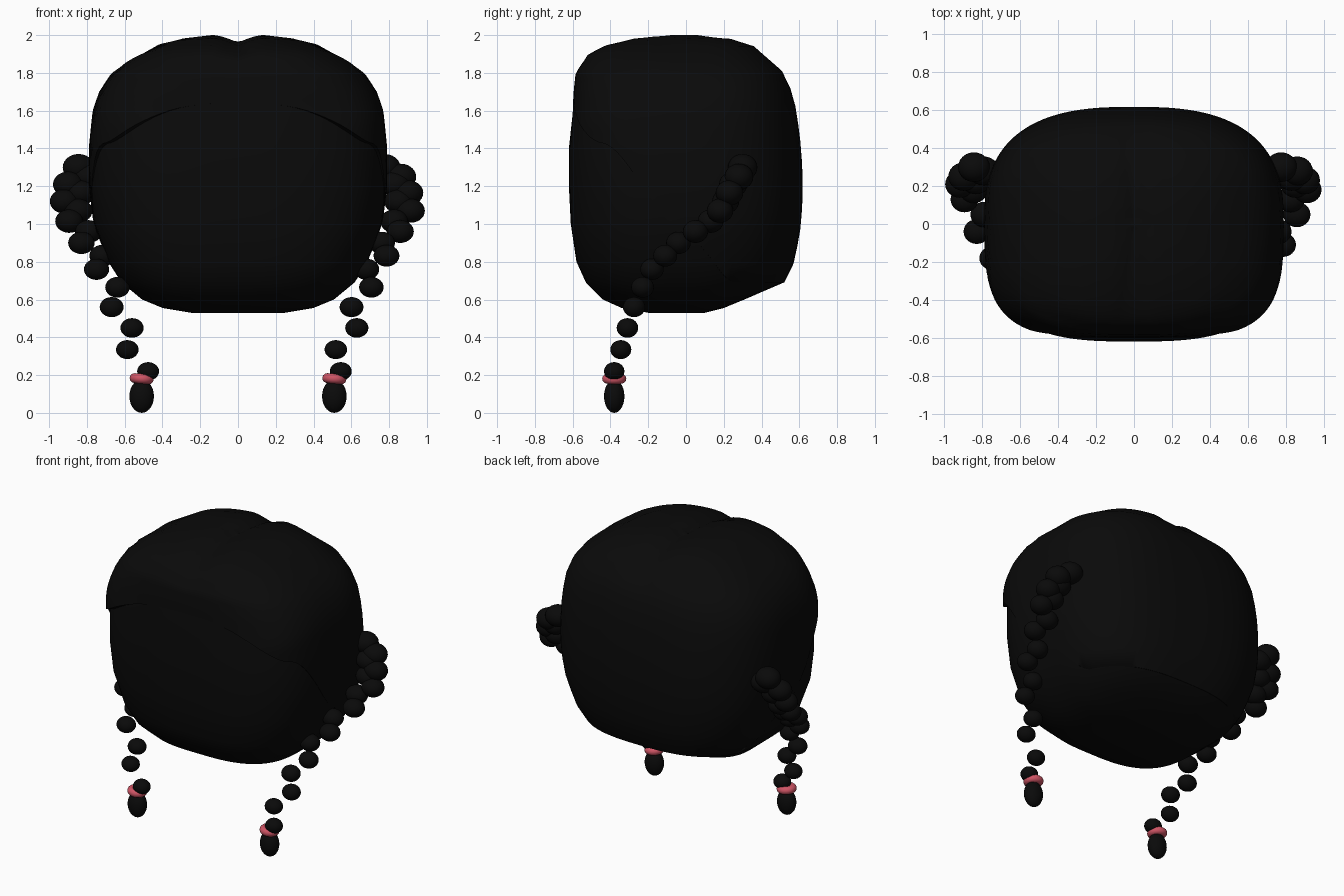
import bpy, bmesh, math
from mathutils import Matrix

if "Cube" in bpy.data.objects:
    bpy.data.objects.remove(bpy.data.objects["Cube"])


def material(name, rgb):
    m = bpy.data.materials.new(name)
    m.diffuse_color = (*rgb, 1)
    m.use_nodes = True
    m.node_tree.nodes["Principled BSDF"].inputs["Base Color"].default_value = m.diffuse_color
    return m


BLACK = material("black", (0.003, 0.003, 0.003))
PINK = material("pink", (0.62, 0.09, 0.13))

# Profile of the head: height, half width, front depth, back depth
PROFILE = [
    (0.53, 0.25, -0.20, 0.10), (0.555, 0.40, -0.34, 0.20), (0.60, 0.51, -0.44, 0.31),
    (0.69, 0.62, -0.53, 0.52), (0.80, 0.69, -0.58, 0.575), (1.00, 0.765, -0.61, 0.61),
    (1.20, 0.79, -0.62, 0.62), (1.40, 0.79, -0.62, 0.61), (1.60, 0.77, -0.60, 0.585),
    (1.70, 0.735, -0.595, 0.56), (1.80, 0.67, -0.585, 0.52), (1.90, 0.53, -0.52, 0.43),
    (1.95, 0.42, -0.42, 0.35), (1.98, 0.31, -0.30, 0.25), (2.00, 0.14, -0.12, 0.10),
]


def section(z):
    """Half width, front and back depth at a height."""
    z = min(max(z, PROFILE[0][0]), PROFILE[-1][0])
    for a, b in zip(PROFILE, PROFILE[1:]):
        if z <= b[0]:
            t = (z - a[0]) / (b[0] - a[0])
            return [p + (q - p) * t for p, q in zip(a[1:], b[1:])]


def outline(z, ang):
    """Point on the rounded-rectangle outline at a height."""
    w, front, back = section(z)
    c, s = math.cos(ang), math.sin(ang)
    e = 2 / (3.0 if s < 0 else 2.7)
    x = math.copysign(abs(c) ** e, c) * w
    y = abs(s) ** e * (front if s < 0 else back)
    return x, y


def finish(name, bm, mat, angle=60):
    bmesh.ops.recalc_face_normals(bm, faces=bm.faces)
    me = bpy.data.meshes.new(name)
    bm.to_mesh(me)
    bm.free()
    ob = bpy.data.objects.new(name, me)
    bpy.context.collection.objects.link(ob)
    me.materials.append(mat)
    bpy.ops.object.select_all(action='DESELECT')
    ob.select_set(True)
    bpy.context.view_layer.objects.active = ob
    bpy.ops.object.shade_smooth_by_angle(angle=math.radians(angle))
    return ob


def loft(name, rings, mat):
    """Skin closed rings of equal length and cap both ends."""
    bm = bmesh.new()
    vs = [[bm.verts.new(p) for p in r] for r in rings]
    n = len(vs[0])
    for a, b in zip(vs, vs[1:]):
        for i in range(n):
            j = (i + 1) % n
            bm.faces.new((a[i], a[j], b[j], b[i]))
    for r in (vs[0], vs[-1]):
        mid = bm.verts.new(sum((v.co for v in r), r[0].co * 0) / n)
        for i in range(n):
            bm.faces.new((r[i], r[(i + 1) % n], mid))
    return finish(name, bm, mat)


SIDES = 96
ANGLES = [2 * math.pi * i / SIDES for i in range(SIDES)]

# Head, tucked slightly under the hair at the top
rings = []
for row in PROFILE:
    z = row[0]
    k = 0.995 if z < 1.5 else 0.975
    zz = z if z < 1.5 else 1.5 + (z - 1.5) * 0.85
    rings.append([(x * k, y * (k if y > 0 else 1), zz)
                  for x, y in (outline(z, a) for a in ANGLES)])
loft("head", rings, BLACK)


def hair_edge(ang):
    """Hairline height: parted fringe, lower temples, nape at the back."""
    s = math.sin(ang)
    if s < -0.6:
        return 1.43 + 0.21 * ((-s - 0.6) / 0.4) ** 1.5
    t = min((s + 0.6) / 1.0, 1)
    return 1.43 - 0.74 * t * t * (3 - 2 * t)


def hair_point(z, ang, inset=1.0):
    x, y = outline(z, ang)
    s = math.sin(ang)
    corner = abs(math.sin(2 * ang)) ** 2 if s < 0 else 0
    lift = max(0, 1 - abs(z - 1.53) / 0.35)
    k = (1.0 + 0.05 * corner * lift) * inset
    groove = 0.04 * max(0, 1 - abs(x) / 0.13) ** 1.5 * min(1, max(0, (z - 1.75) / 0.2))
    return x * k, y * k, z - groove


# Hair cap with a centre parting
tops = [i / 14 for i in range(13)] + [0.955, 0.985, 1.0]
rings = [[hair_point(hair_edge(a), a, 0.93) for a in ANGLES]]
for t in tops:
    rings.append([hair_point(hair_edge(a) + (2.0 - hair_edge(a)) * t, a) for a in ANGLES])
for k in (0.7, 0.4, 0.15):
    ring = []
    for a in ANGLES:
        x, y = outline(2.0, a)
        ring.append((x * k, y * k, 2.0 - 0.04 * max(0, 1 - abs(x * k) / 0.13) ** 1.5))
    rings.append(ring)
loft("hair_cap", rings, BLACK)


def ball(bm, loc, size):
    bmesh.ops.create_uvsphere(bm, u_segments=24, v_segments=14, radius=1,
                              matrix=Matrix.Translation(loc) @ Matrix.Diagonal((*size, 1)))


# Braid centre line: distance from the middle, depth, height
BRAID = [
    (0.51, -0.38, 0.22), (0.552, -0.345, 0.335), (0.595, -0.31, 0.45), (0.635, -0.275, 0.56),
    (0.672, -0.23, 0.665), (0.715, -0.18, 0.76), (0.752, -0.11, 0.832), (0.795, -0.04, 0.90),
    (0.825, 0.05, 0.96), (0.86, 0.13, 1.015), (0.88, 0.18, 1.07), (0.885, 0.21, 1.12),
    (0.868, 0.23, 1.165), (0.865, 0.25, 1.21), (0.827, 0.28, 1.25), (0.81, 0.30, 1.30),
]

for side, label in ((-1, "left"), (1, "right")):
    # Braid strands zigzag about the centre line
    bm = bmesh.new()
    for i, (x, y, z) in enumerate(BRAID):
        r = 0.058 + 0.026 * i / 15
        ball(bm, (side * x + (0.034 if i % 2 == 0 else -0.034), y, z), (r, r * 0.93, r * 0.84))
    finish(label + "_braid", bm, BLACK)

    # Tuft at the end of the braid
    bm = bmesh.new()
    ball(bm, (side * 0.51, -0.38, 0.088), (0.065, 0.054, 0.088))
    finish(label + "_braid_tip", bm, BLACK)

    # Hair tie
    bpy.ops.mesh.primitive_torus_add(major_radius=0.038, minor_radius=0.026, major_segments=32,
                                     minor_segments=12, location=(side * 0.51, -0.38, 0.181),
                                     rotation=(0, math.radians(5), 0))
    tie = bpy.context.object
    tie.name = label + "_hair_tie"
    tie.data.materials.append(PINK)
    bpy.ops.object.shade_smooth_by_angle(angle=math.radians(60))
